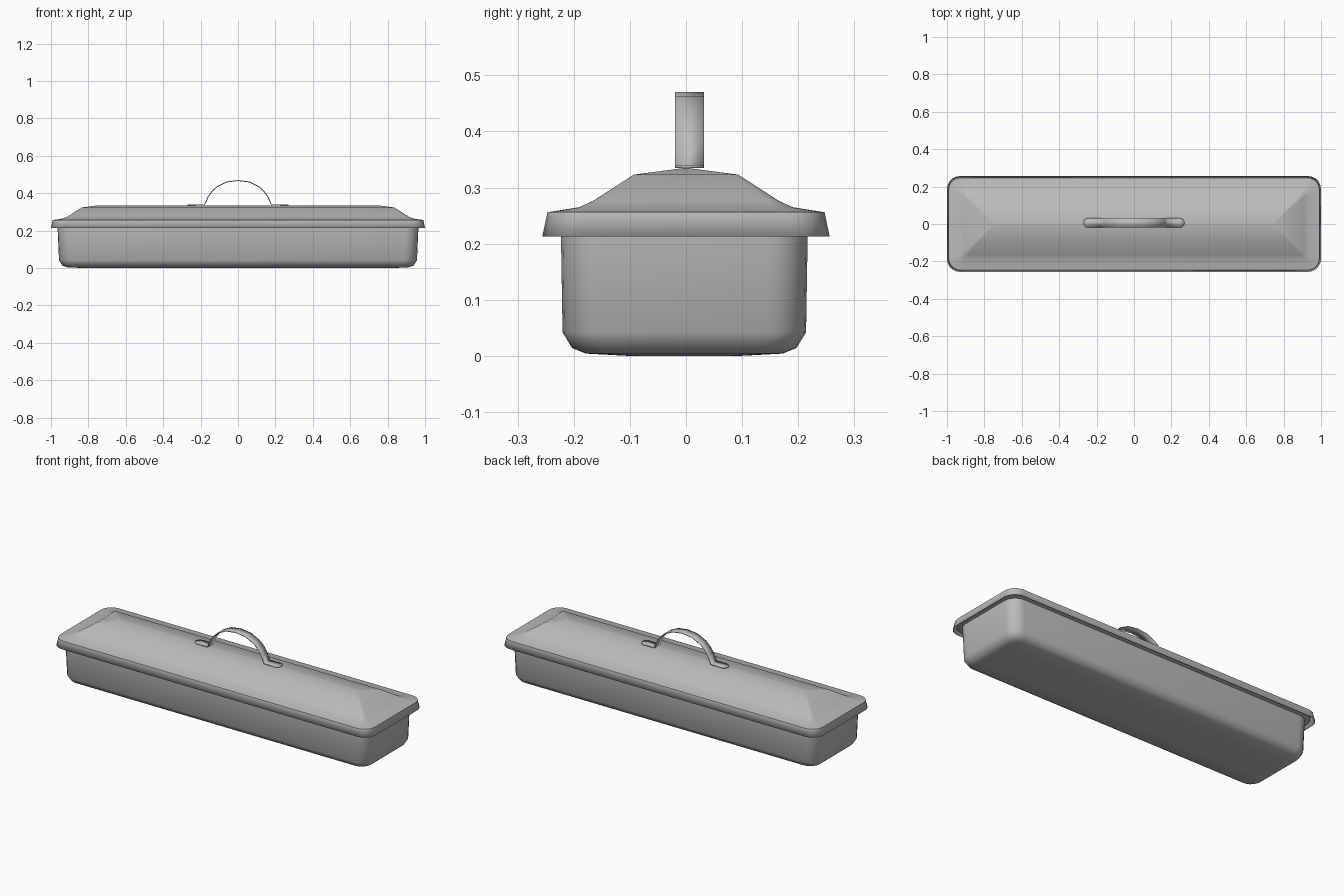
import bpy, bmesh, math

if "Cube" in bpy.data.objects:
    bpy.data.objects.remove(bpy.data.objects["Cube"], do_unlink=True)

metal = bpy.data.materials.new("grey metal")
metal.use_nodes = True
GREY = (0.5, 0.5, 0.5, 1)
metal.diffuse_color = GREY
metal.node_tree.nodes["Principled BSDF"].inputs["Base Color"].default_value = GREY


def finish(name, bm, angle, thickness):
    bmesh.ops.recalc_face_normals(bm, faces=bm.faces)
    mesh = bpy.data.meshes.new(name)
    bm.to_mesh(mesh)
    bm.free()
    obj = bpy.data.objects.new(name, mesh)
    bpy.context.collection.objects.link(obj)
    mesh.materials.append(metal)
    bpy.ops.object.select_all(action="DESELECT")
    bpy.context.view_layer.objects.active = obj
    obj.select_set(True)
    bpy.ops.object.shade_smooth_by_angle(angle=math.radians(angle))
    if thickness:
        mod = obj.modifiers.new("sheet thickness", "SOLIDIFY")
        mod.thickness = thickness
        mod.offset = -1
    return obj


def rounded_ring(bm, hx, hy, r, z, cy=0, steps=5):
    ring = []
    for quarter in range(4):
        sx = (1, -1, -1, 1)[quarter]
        sy = (1, 1, -1, -1)[quarter]
        for i in range(steps + 1):
            a = math.pi / 2 * (quarter + i / steps)
            ring.append(bm.verts.new((sx * (hx - r) + r * math.cos(a),
                                      cy + sy * (hy - r) + r * math.sin(a), z)))
    return ring


def loft(bm, rings, cap):
    for low, high in zip(rings, rings[1:]):
        n = len(low)
        for i in range(n):
            j = (i + 1) % n
            bm.faces.new((low[i], low[j], high[j], high[i]))
    bm.faces.new(rings[cap])


# Tray: rounded bottom, slightly flared walls, flange hidden under the lid
bm = bmesh.new()
tray_profile = [(0.84, 0.10, 0.04, 0.0), (0.915, 0.175, 0.05, 0.004),
                (0.94, 0.20, 0.06, 0.014), (0.957, 0.217, 0.07, 0.042),
                (0.965, 0.22, 0.07, 0.222), (0.985, 0.242, 0.07, 0.226)]
loft(bm, [rounded_ring(bm, *p, cy=-0.003) for p in tray_profile], 0)
finish("tray", bm, 40, 0)

# Lid: skirt, flat shoulder, sloping sides and a shallow ridge, (inset, radius, height)
bm = bmesh.new()
lid_profile = [(0, 0.07, 0.213), (0.009, 0.065, 0.256), (0.066, 0.03, 0.265),
               (0.09, 0.02, 0.276), (0.163, 0.008, 0.323), (0.254, 0.001, 0.335)]
rings = [rounded_ring(bm, 1 - d, 0.256 - d, r, z) for d, r, z in lid_profile]
loft(bm, rings, -1)
finish("lid", bm, 35, 0.003)

# Handle: bent strap with round-ended feet, (x, height, half width)
bm = bmesh.new()
half = 0.026
path = []
for i in range(5):
    a = math.pi / 2 * i / 4
    path.append((0.27 - half * (1 - math.cos(math.pi / 2 - a)), 0.34,
                 max(half * math.sin(math.pi / 2 - a), 0.001)))
path = [(0.27 - half + half * math.cos(a), 0.34, max(half * math.sin(a), 0.001))
        for a in (0, 0.4, 0.8, 1.2, math.pi / 2)]
path += [(x, z, half) for x, z in ((0.18, 0.34), (0.163, 0.38), (0.142, 0.41),
                                  (0.113, 0.437), (0.062, 0.462))]
path = path + [(0, 0.47, half)] + [(-x, z, w) for x, z, w in reversed(path)]
pairs = [[bm.verts.new((x, 0.006 + s * w, z)) for s in (-1, 1)] for x, z, w in path]
for a, b in zip(pairs, pairs[1:]):
    bm.faces.new((a[0], b[0], b[1], a[1]))
bm.normal_update()
if sum(f.normal.z for f in bm.faces) < 0:
    bmesh.ops.reverse_faces(bm, faces=bm.faces)
finish("handle", bm, 35, 0.005)
